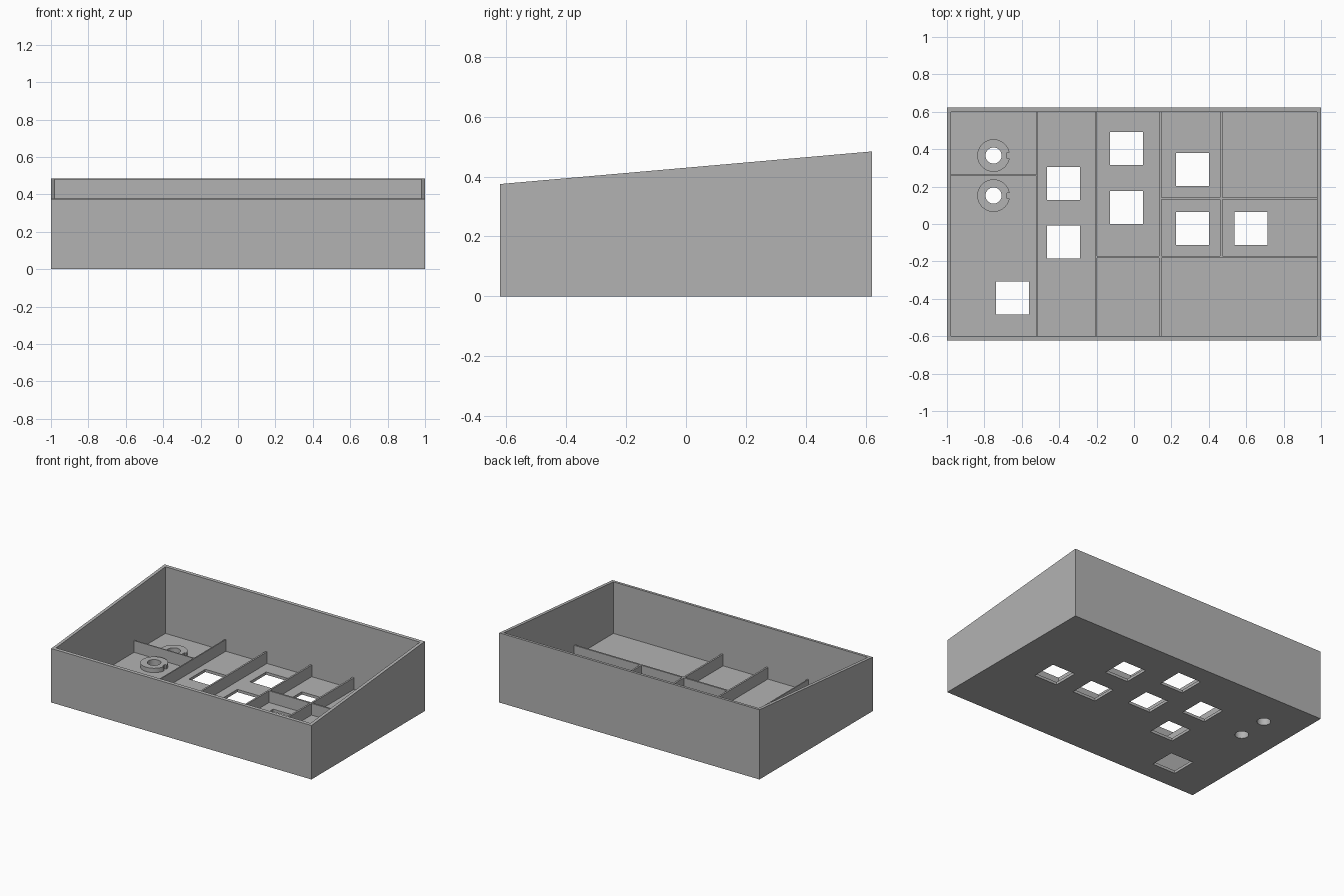
import bpy, bmesh, math

if "Cube" in bpy.data.objects:
    bpy.data.objects.remove(bpy.data.objects["Cube"], do_unlink=True)

# Outer size, wall, floor and divider dimensions
HX, HY = 1.0, 0.622
FRONT_Z, BACK_Z = 0.375, 0.484
WALL, FLOOR = 0.022, 0.019
DIV_TOP = 0.10
IX, IY = HX - WALL, HY - WALL

grey = bpy.data.materials.new("plain grey")
grey.use_nodes = True
grey.diffuse_color = (0.45, 0.45, 0.45, 1)
grey.node_tree.nodes["Principled BSDF"].inputs["Base Color"].default_value = (0.45, 0.45, 0.45, 1)


def finish(name, bm):
    bmesh.ops.recalc_face_normals(bm, faces=bm.faces)
    mesh = bpy.data.meshes.new(name)
    bm.to_mesh(mesh)
    bm.free()
    mesh.materials.append(grey)
    obj = bpy.data.objects.new(name, mesh)
    bpy.context.collection.objects.link(obj)
    return obj


def prism(name, points, offset):
    """Extrude a closed outline along an offset."""
    bm = bmesh.new()
    face = bm.faces.new([bm.verts.new(p) for p in points])
    ext = bmesh.ops.extrude_face_region(bm, geom=[face])
    verts = [g for g in ext["geom"] if isinstance(g, bmesh.types.BMVert)]
    bmesh.ops.translate(bm, verts=verts, vec=offset)
    return finish(name, bm)


def box(name, x0, x1, y0, y1, z0, z1):
    return prism(name, [(x0, y0, z0), (x1, y0, z0), (x1, y1, z0), (x0, y1, z0)], (0, 0, z1 - z0))


def cylinder(name, x, y, r, z0, z1):
    ring = [(x + r * math.cos(a), y + r * math.sin(a), z0)
            for a in (math.tau * i / 48 for i in range(48))]
    return prism(name, ring, (0, 0, z1 - z0))


def cut(target, cutters):
    """Subtract the cutters, bake the result and remove them."""
    for c in cutters:
        c.hide_render = True
        mod = target.modifiers.new("cut", "BOOLEAN")
        mod.operation, mod.solver, mod.object = "DIFFERENCE", "EXACT", c
    deps = bpy.context.evaluated_depsgraph_get()
    baked = bpy.data.meshes.new_from_object(target.evaluated_get(deps))
    target.modifiers.clear()
    target.data = baked
    for c in cutters:
        bpy.data.objects.remove(c, do_unlink=True)


# Sloped case, hollowed from above
case = prism("case", [(-HX, -HY, 0), (-HX, HY, 0), (-HX, HY, BACK_Z), (-HX, -HY, FRONT_Z)], (2 * HX, 0, 0))
cutters = [box("cavity", -IX, IX, -IY, IY, FLOOR, 1)]

# Square button openings and round shaft openings in the floor
BUTTONS = [(-0.04, 0.404), (-0.04, 0.088), (-0.377, 0.217), (-0.377, -0.096),
           (0.313, 0.291), (0.313, -0.024), (0.626, -0.024), (-0.65, -0.396)]
H = 0.089
for x, y in BUTTONS:
    cutters.append(box("opening", x - H, x + H, y - H, y + H, -0.1, 0.2))
DIALS = [(-0.751, 0.366), (-0.751, 0.152)]
for x, y in DIALS:
    cutters.append(cylinder("shaft_opening", x, y, 0.043, -0.1, 0.2))
cut(case, cutters)

# Raised dial collars with a small key notch
for i, (x, y) in enumerate(DIALS):
    collar = cylinder(f"dial_collar_{i + 1}", x, y, 0.087, FLOOR, FLOOR + 0.03)
    cut(collar, [cylinder("bore", x, y, 0.043, -0.1, 0.2),
                 box("notch", x + 0.073, x + 0.1, y - 0.015, y + 0.015, -0.1, 0.2)])
    bpy.context.view_layer.objects.active = collar
    bpy.ops.object.select_all(action="DESELECT")
    collar.select_set(True)
    bpy.ops.object.shade_smooth_by_angle(angle=math.radians(30))

# Dividers running front to back: x, y start, y end, thickness
for i, (x, y0, y1, t) in enumerate([(-0.518, -IY, IY, 0.008), (-0.203, -IY, IY, 0.012),
                                    (0.141, -IY, IY, 0.012), (0.467, -0.176, IY, 0.012)]):
    box(f"long_divider_{i + 1}", x - t / 2, x + t / 2, y0, y1, FLOOR, DIV_TOP)

# Dividers running side to side: y, x start, x end, thickness
for i, (y, x0, x1, t) in enumerate([(0.26, -IX, -0.518, 0.008), (0.137, 0.141, IX, 0.012),
                                    (-0.176, -0.203, IX, 0.012)]):
    box(f"cross_divider_{i + 1}", x0, x1, y - t / 2, y + t / 2, FLOOR, DIV_TOP)
